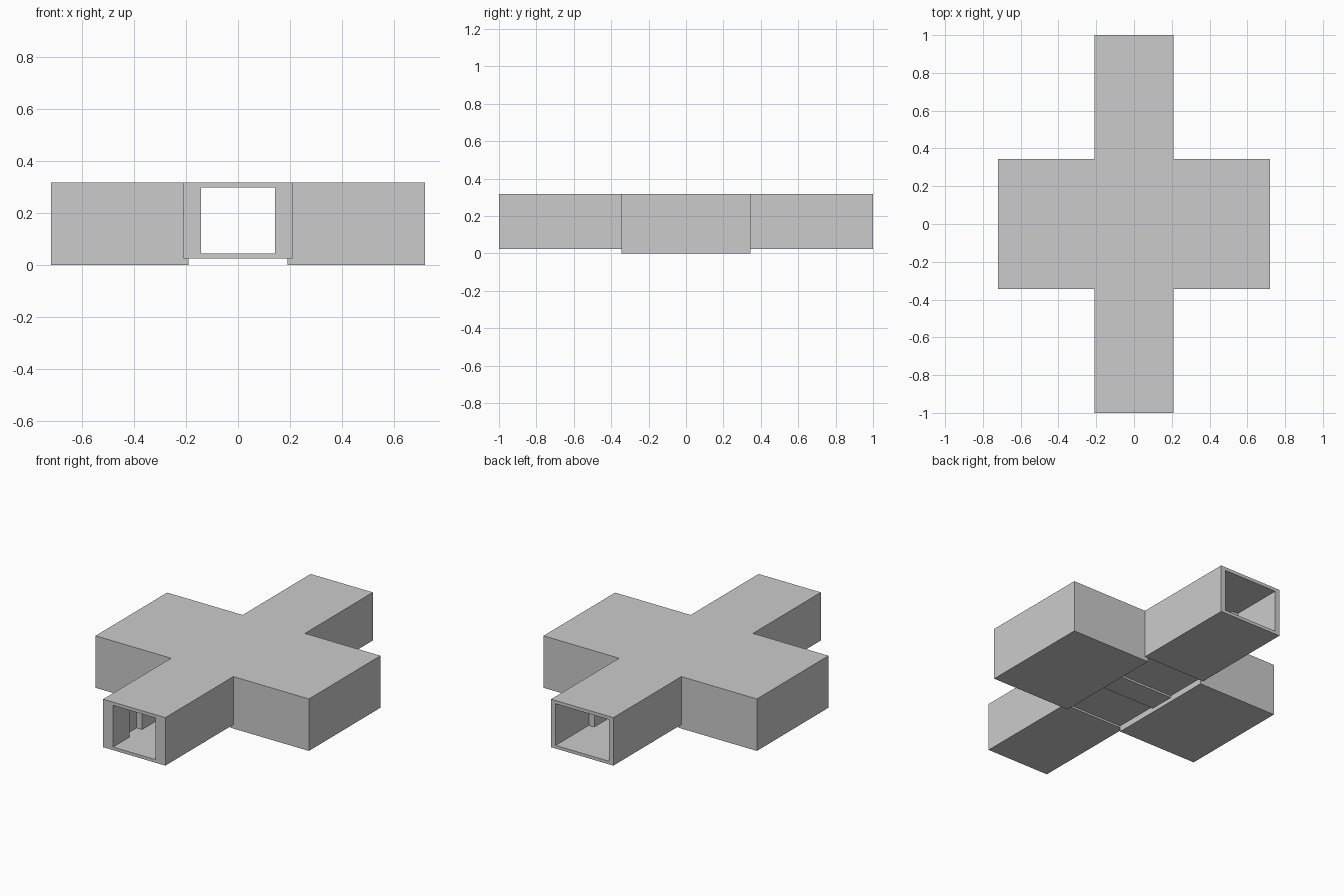
import bpy, bmesh

if "Cube" in bpy.data.objects:
    bpy.data.objects.remove(bpy.data.objects["Cube"])

TOP = 0.317


def make(name, bm):
    bmesh.ops.recalc_face_normals(bm, faces=bm.faces)
    me = bpy.data.meshes.new(name)
    bm.to_mesh(me)
    bm.free()
    ob = bpy.data.objects.new(name, me)
    bpy.context.collection.objects.link(ob)
    return ob


def box(name, x, y, z, mirror=False):
    bm = bmesh.new()
    bmesh.ops.create_cube(bm, size=1)
    for v in bm.verts:
        for i, (a, b) in enumerate((x, y, z)):
            v.co[i] = b if v.co[i] > 0 else a
    ob = make(name, bm)
    if mirror:
        ob.modifiers.new("mirror", 'MIRROR').use_axis[0] = True
    return ob


def rect(bm, hx, z0, z1, y):
    return [bm.verts.new((x, y, z)) for x, z in
            ((-hx, z0), (hx, z0), (hx, z1), (-hx, z1))]


def duct(name, y0, y1):
    # hollow rectangular tube, open at both ends
    bm = bmesh.new()
    rings = [rect(bm, 0.21, 0.024, TOP, y0), rect(bm, 0.21, 0.024, TOP, y1),
             rect(bm, 0.18, 0.043, 0.297, y1), rect(bm, 0.18, 0.043, 0.297, y0)]
    for r in range(4):
        a, b = rings[r], rings[(r + 1) % 4]
        for i in range(4):
            j = (i + 1) % 4
            bm.faces.new((a[i], a[j], b[j], b[i]))
    return make(name, bm)


# entrance passages
duct("front_passage", -1.0, -0.345)
duct("back_passage", 0.345, 1.0)

# side blocks
box("side_block", (0.19, 0.72), (-0.345, 0.345), (0, TOP), True)

# centre ceiling, floor and the bar under the floor
box("centre_ceiling", (-0.19, 0.19), (-0.345, 0.345), (0.297, TOP))
box("centre_floor", (-0.19, 0.19), (-0.345, 0.345), (0.036, 0.043))
box("floor_bar", (-0.19, 0.19), (-0.065, 0.09), (0.024, 0.036))

# wall piers inside the passages
for name, y in (("mouth_pier", (-1.0, -0.84)), ("front_pier", (-0.72, -0.5)),
                ("back_pier", (0.5, 0.68))):
    box(name, (0.143, 0.18), y, (0.043, 0.297), True)
